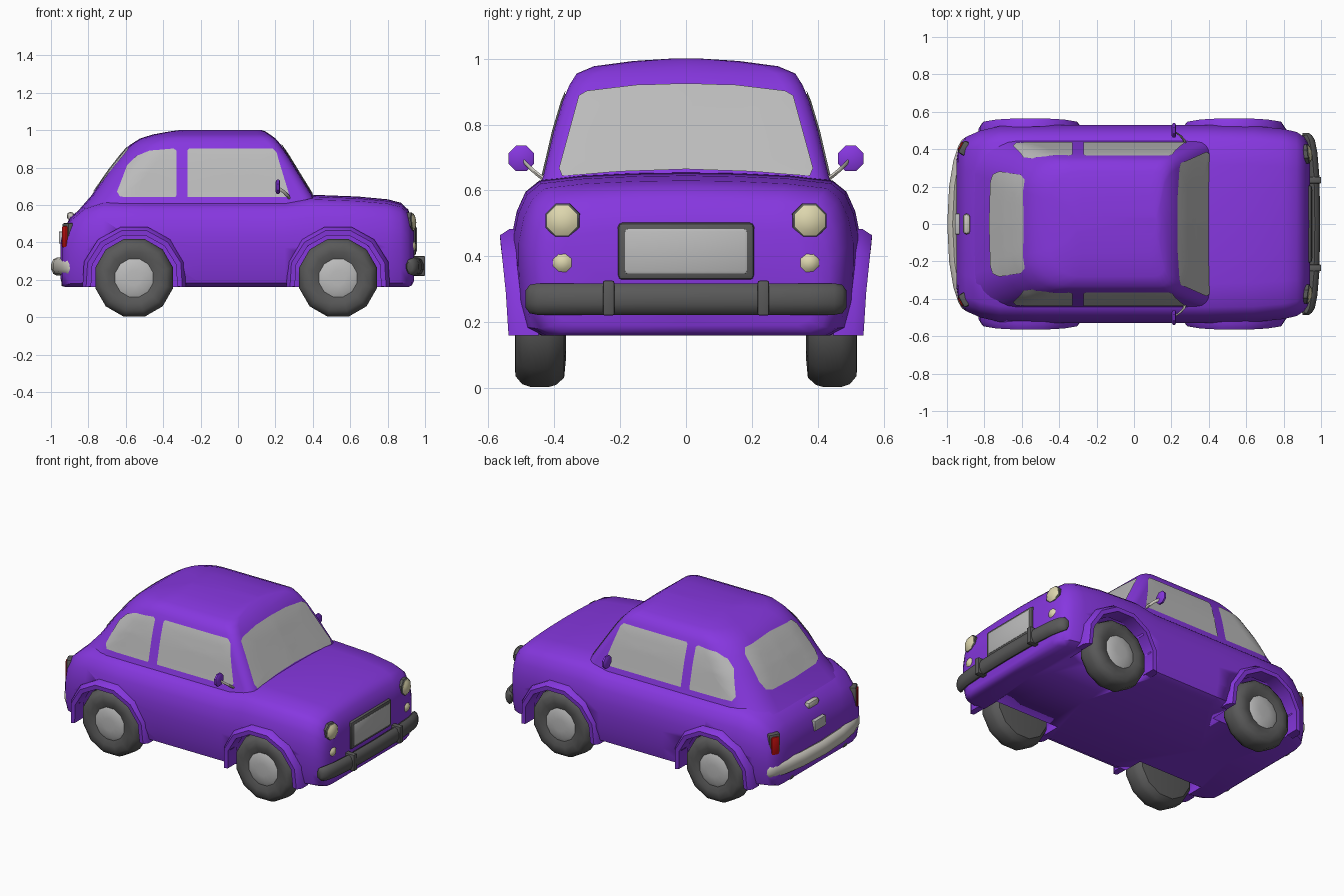
import bpy, bmesh, math
from mathutils import Vector, Matrix
from mathutils.bvhtree import BVHTree

if "Cube" in bpy.data.objects:
    bpy.data.objects.remove(bpy.data.objects["Cube"])


def material(name, r, g, b):
    m = bpy.data.materials.new(name)
    m.diffuse_color = (r, g, b, 1)
    m.use_nodes = True
    m.node_tree.nodes["Principled BSDF"].inputs["Base Color"].default_value = m.diffuse_color
    return m


PURPLE = material("purple paint", .24, .038, .74)
DARK = material("dark rubber", .10, .10, .10)
GREY = material("grey glass", .50, .50, .50)
CREAM = material("cream lamp", .72, .67, .42)
CHROME = material("light trim", .60, .58, .52)
RED = material("red lamp", .55, .005, .005)


def finish(name, bm, mat, angle=40):
    bmesh.ops.recalc_face_normals(bm, faces=bm.faces)
    me = bpy.data.meshes.new(name)
    bm.to_mesh(me)
    bm.free()
    ob = bpy.data.objects.new(name, me)
    bpy.context.collection.objects.link(ob)
    me.materials.append(mat)
    bpy.ops.object.select_all(action='DESELECT')
    ob.select_set(True)
    bpy.context.view_layer.objects.active = ob
    bpy.ops.object.shade_smooth_by_angle(angle=math.radians(angle))
    return ob


def loft(rings):
    """Skin closed rings of equal length and cap both ends."""
    bm = bmesh.new()
    vs = [[bm.verts.new(p) for p in r] for r in rings]
    n = len(vs[0])
    for a, b in zip(vs, vs[1:]):
        for i in range(n):
            bm.faces.new((a[i], a[(i + 1) % n], b[(i + 1) % n], b[i]))
    bm.faces.new(vs[0])
    bm.faces.new(vs[-1])
    return bm


def lathe(name, profile, loc, axis, mat, n=12):
    """Revolve (radius, height) pairs about an axis through loc."""
    rot = Vector(axis).to_track_quat('Z', 'Y').to_matrix()
    ang = [2 * math.pi * (i + .5) / n for i in range(n)]
    rings = [[Vector(loc) + rot @ Vector((r * math.cos(a), r * math.sin(a), h)) for a in ang]
             for r, h in profile]
    return finish(name, loft(rings), mat)


def box(name, loc, size, mat, bevel=.01, turn=0):
    bm = bmesh.new()
    bmesh.ops.create_cube(bm, size=1)
    bmesh.ops.scale(bm, vec=size, verts=bm.verts)
    bmesh.ops.bevel(bm, geom=bm.edges[:], offset=bevel, segments=2, affect='EDGES', profile=.5)
    bmesh.ops.transform(bm, matrix=Matrix.Translation(loc) @ Matrix.Rotation(turn, 4, 'Z'), verts=bm.verts)
    return finish(name, bm, mat)


# Lower body: cross-sections along x (x, half width, bottom, top)
section = [(0, 0), (.86, 0), (.95, .05), (.99, .22), (1, .45), (1, .6), (.97, .76),
           (.92, .88), (.84, .95), (.6, .98), (.3, .995), (0, 1)]
stations = [(-.95, .33, .21, .39), (-.94, .40, .17, .44), (-.925, .435, .16, .48), (-.9, .465, .16, .53),
            (-.82, .50, .16, .60), (-.72, .523, .16, .635), (-.5, .53, .16, .63), (-.2, .53, .16, .63),
            (.25, .53, .16, .63), (.38, .53, .16, .655), (.64, .525, .16, .645), (.8, .508, .16, .63),
            (.87, .492, .16, .612), (.91, .465, .16, .575), (.93, .435, .17, .52), (.94, .39, .19, .48)]
rings = []
for x, w, b, t in stations:
    half = [(x, w * fy, b + (t - b) * fz) for fy, fz in section]
    rings.append(half + [(px, -py, pz) for px, py, pz in half[-2:0:-1]])
body = finish("lower_body", loft(rings), PURPLE)

WHEEL_X = (-.555, .535)
# Wheel wells are cut out of the body
for x in WHEEL_X:
    for s in (1, -1):
        cutter = lathe("well_cutter", [(.238, 0), (.238, .4)], (x, s * .33, .21), (0, s, 0), PURPLE, 16)
        cutter.hide_render = True
        mod = body.modifiers.new("well", 'BOOLEAN')
        mod.operation, mod.solver, mod.object = 'DIFFERENCE', 'EXACT', cutter
        bpy.context.view_layer.objects.active = body
        bpy.ops.object.modifier_apply(modifier=mod.name)
        bpy.data.objects.remove(cutter)

# Cabin: horizontal rounded outlines (z, rear x, front x, half width)
levels = [(.57, -.85, .43, .455), (.65, -.78, .395, .432), (.78, -.69, .315, .402), (.87, -.62, .26, .375),
          (.92, -.575, .225, .354), (.955, -.52, .195, .332), (.977, -.45, .165, .28),
          (.993, -.36, .14, .16), (1.0, -.31, .12, .05)]
rings = []
for z, xr, xf, w in levels:
    rf, rr = min(.06, w * .5), min(.19, w * .55)
    half = [(xf + .006, 0, z)]
    for k in range(5):
        a = math.pi / 2 * k / 4
        half.append((xf - rf + rf * math.cos(a), w - rf + rf * math.sin(a), z))
    for k in range(7):
        a = math.pi / 2 * (1 + k / 6)
        half.append((xr + rr + rr * math.cos(a), w - rr + rr * math.sin(a), z))
    half.append((xr - .004, 0, z))
    rings.append(half + [(px, -py, pz) for px, py, pz in half[-2:0:-1]])
cabin_bm = loft(rings)
bmesh.ops.recalc_face_normals(cabin_bm, faces=cabin_bm.faces)
cabin_tree = BVHTree.FromBMesh(cabin_bm)
finish("cabin", cabin_bm, PURPLE)


def window(name, outline, axis, sign):
    """Project a flat outline (across, z) onto the cabin as a thin glass plate."""
    pts = []
    for i, p in enumerate(outline):
        q = outline[(i + 1) % len(outline)]
        pts += [Vector(p).lerp(Vector(q), k / 4) for k in range(4)]
    c = sum(pts, Vector((0, 0))) / len(pts)
    rings = []
    for f in (1, .85, .65, .45, .25, .08):
        ring = []
        for p in pts:
            u, z = c + (p - c) * f
            org = Vector((u, sign * 2, z)) if axis == 'y' else Vector((sign * 2, u, z))
            ray = Vector((0, -sign, 0)) if axis == 'y' else Vector((-sign, 0, 0))
            hit, normal, _, _ = cabin_tree.ray_cast(org, ray)
            ring.append(hit + normal * .005 if hit else org + ray * 1.6)
        rings.append(ring)
    bm = loft(rings)
    bm.faces.ensure_lookup_table()
    bmesh.ops.delete(bm, geom=[bm.faces[-2]], context='FACES_ONLY')
    ob = finish(name, bm, GREY)
    out = Vector((0, sign, 0)) if axis == 'y' else Vector((sign, 0, 0))
    if sum((p.normal.dot(out) for p in ob.data.polygons)) < 0:
        ob.data.flip_normals()


windscreen = [(.375, .642), (.385, .665), (.325, .885), (.30, .90), (.15, .918), (0, .922)]
window("windscreen", windscreen + [(-y, z) for y, z in windscreen[-2::-1]] + [(-.2, .655), (0, .662), (.2, .655)], 'x', 1)
rear = [(.22, .672), (.265, .685), (.28, .73), (.262, .87), (.235, .90), (0, .912)]
window("rear_window", rear + [(-y, z) for y, z in rear[-2::-1]] + [(0, .668)], 'x', -1)
for s in (1, -1):
    window("door_window", [(-.27, .64), (.26, .64), (.272, .66), (.205, .88), (.185, .90), (-.26, .90), (-.27, .89)], 'y', s)
    window("quarter_window", [(-.335, .64), (-.63, .642), (-.645, .67), (-.59, .81), (-.54, .86), (-.47, .888),
                              (-.345, .90), (-.33, .89), (-.33, .65)], 'y', s)

# Wheels and flared arches
arch = [(.235, -.09), (.235, 0), (.262, .002), (.282, -.028), (.282, -.09)]
for x in WHEEL_X:
    for s in (1, -1):
        lathe("tyre", [(.13, -.155), (.185, -.15), (.208, -.125), (.215, -.10), (.215, -.05), (.205, -.022),
                       (.18, -.002), (.14, 0), (.105, -.012), (.10, -.03)], (x, s * .52, .21), (0, s, 0), DARK)
        lathe("hub_cap", [(.105, -.04), (.105, -.012), (.085, -.003), (.04, .001)], (x, s * .52, .21), (0, s, 0), GREY)
        rings = []
        for k in range(8):
            a = math.radians(-11 + 202 * k / 7)
            rings.append([(x + r * math.cos(a), s * (.537 + .027 * max(0, math.sin(a)) + dy),
                           max(.16, .21 + r * math.sin(a))) for r, dy in arch])
        finish("wheel_arch", loft(rings), PURPLE)


# Bumpers: rounded bars bowed across the width
def bumper(name, path, mat):
    full = [(x, -y, r) for x, y, r in path[:0:-1]] + path
    ang = [math.pi * 2 * (k + .5) / 10 for k in range(10)]
    finish(name, loft([[(x + .03 * r * math.cos(a), y, .27 + .048 * r * math.sin(a)) for a in ang]
                       for x, y, r in full]), mat)


bumper("front_bumper", [(.967, 0, 1), (.963, .25, 1), (.952, .38, 1), (.938, .45, 1), (.925, .475, .9), (.918, .487, .55)], DARK)
bumper("rear_bumper", [(-.97, 0, 1), (-.96, .2, 1), (-.937, .34, 1), (-.91, .42, 1), (-.895, .45, .9), (-.888, .462, .5)], CHROME)

# Grille
box("grille_frame", (.932, 0, .415), (.04, .415, .175), DARK, .015)
box("grille_panel", (.938, 0, .415), (.036, .375, .14), GREY, .01)

for s in (1, -1):
    box("bumper_guard", (.968, s * .235, .273), (.066, .035, .106), DARK, .006)
    box("rear_bumper_bracket", (-.925, s * .27, .195), (.04, .04, .06), DARK, .008)
    # Head lamps and small lamps
    for label, z, r, x in (("head_lamp", .508, .056, .925), ("side_lamp", .38, .036, .925)):
        lathe(label + "_rim", [(r, -.05), (r, .005), (r * .85, .012)], (x, s * .375, z), (1, s * .12, .05), DARK, 8)
        lathe(label, [(r * .88, -.01), (r * .88, .012), (r * .6, .022), (r * .2, .027)],
              (x, s * .375, z), (1, s * .12, .05), CREAM, 8)
    # Tail lamps
    box("tail_lamp_frame", (-.905, s * .405, .43), (.045, .075, .145), DARK, .01, -s * .5)
    box("tail_lamp", (-.912, s * .409, .43), (.045, .05, .115), RED, .008, -s * .5)
    # Door mirrors
    lathe("mirror", [(.03, -.012), (.042, -.005), (.042, .006), (.034, .011)], (.213, s * .5, .697), (1, 0, 0), PURPLE, 8)
    path = [(.275, .425, .63), (.268, .45, .648), (.245, .475, .67), (.215, .495, .69)]
    finish("mirror_stalk", loft([[(x + .008 * math.cos(k * math.pi / 3), s * y, z + .009 * math.sin(k * math.pi / 3))
                                  for k in range(6)] for x, y, z in path]), CHROME)

# Rear plate and its lamp
box("plate_lamp", (-.895, 0, .54), (.04, .11, .045), CHROME, .018)
box("plate", (-.943, 0, .425), (.03, .11, .065), GREY, .004)
